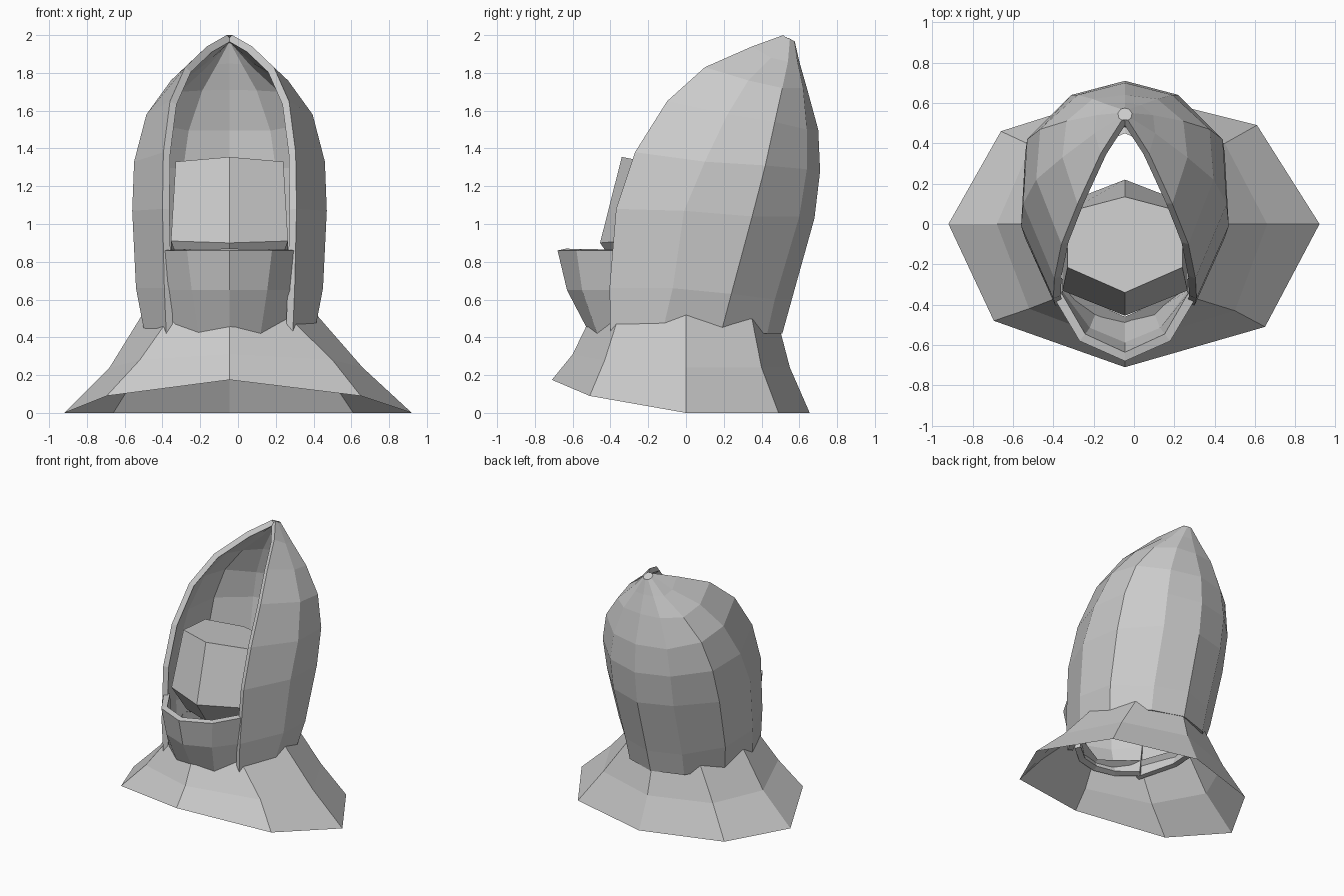
import bpy
from mathutils import Vector

if "Cube" in bpy.data.objects:
    bpy.data.objects.remove(bpy.data.objects["Cube"])

CX = -0.045  # the hood sits a touch off centre

cloth = bpy.data.materials.new("light grey")
cloth.diffuse_color = (0.6, 0.6, 0.6, 1)
cloth.use_nodes = True
cloth.node_tree.nodes["Principled BSDF"].inputs["Base Color"].default_value = cloth.diffuse_color


def build(name, verts, faces, thickness=0):
    me = bpy.data.meshes.new(name)
    me.from_pydata(verts, [], faces)
    me.materials.append(cloth)
    ob = bpy.data.objects.new(name, me)
    bpy.context.collection.objects.link(ob)
    if thickness:
        mod = ob.modifiers.new("thickness", 'SOLIDIFY')
        mod.thickness = thickness
        mod.offset = -1
    return ob


def loft(rows, closed=False):
    """Quads between rows that run counter-clockwise seen from above, rising."""
    n = len(rows[0])
    verts = [p for r in rows for p in r]
    faces = []
    for i in range(len(rows) - 1):
        for j in range(n if closed else n - 1):
            k = (j + 1) % n
            faces.append((i * n + j, i * n + k, (i + 1) * n + k, (i + 1) * n + j))
    return verts, faces


def mirror_row(half):
    """Half row from the right end to the middle, mirrored to the left."""
    right = [(CX + x, y, z) for x, y, z in half]
    left = [(CX - x, y, z) for x, y, z in reversed(half[:-1])]
    return right + left


# Hood: ribs from the right opening edge round to the back, bottom to tip
hood_rows = [
    [(.335, -.40, .42), (.455, -.12, .45), (.43, .19, .44), (.24, .43, .42), (0, .51, .42)],
    [(.345, -.405, .66), (.495, -.07, .66), (.47, .24, .63), (.25, .47, .60), (0, .56, .60)],
    [(.355, -.37, 1.08), (.515, -.01, 1.07), (.495, .35, 1.04), (.265, .60, 1.04), (0, .68, 1.03)],
    [(.35, -.27, 1.38), (.505, .10, 1.33), (.485, .42, 1.31), (.265, .64, 1.29), (0, .71, 1.28)],
    [(.315, -.10, 1.65), (.44, .22, 1.58), (.42, .47, 1.54), (.235, .64, 1.50), (0, .70, 1.50)],
    [(.235, .10, 1.83), (.31, .33, 1.76), (.29, .51, 1.72), (.16, .62, 1.72), (0, .64, 1.72)],
    [(.12, .35, 1.94), (.15, .45, 1.88), (.14, .54, 1.86), (.08, .59, 1.86), (0, .60, 1.86)],
    [(.015, .515, 2.0), (.03, .525, 1.99), (.035, .55, 1.98), (.02, .57, 1.97), (0, .575, 1.97)],
]
build("hood", *loft([mirror_row(r) for r in hood_rows]), thickness=0.04)

# Tip cap closing the end of the ribs
tip = mirror_row(hood_rows[-1])
build("tip_cap", [Vector(p) + Vector((0, 0, .001)) for p in tip], [tuple(range(len(tip)))])

# Mantle: flared eight-sided collar, raised at the front hem
mantle_rows = [
    [(.92, 0, 0), (.61, .49, 0), (CX, .655, 0), (-.66, .46, 0),
     (-.92, 0, 0), (-.695, -.48, .09), (CX, -.71, .175), (.65, -.51, .09)],
    [(.66, 0, .24), (.45, .40, .24), (CX, .55, .24), (-.51, .39, .24),
     (-.68, 0, .24), (-.52, -.42, .28), (CX, -.60, .31), (.50, -.43, .28)],
    [(.42, 0, .515), (.28, .35, .495), (CX, .495, .45), (-.37, .35, .495),
     (-.51, 0, .515), (-.365, -.36, .50), (CX, -.53, .455), (.275, -.36, .50)],
    [(.39, 0, .55), (.25, .32, .53), (CX, .45, .50), (-.34, .32, .53),
     (-.48, 0, .55), (-.33, -.33, .53), (CX, -.46, .49), (.24, -.33, .53)],
]
build("mantle", *loft(mantle_rows, closed=True))

# Chin guard: band wrapping the front of the opening, left end to right end
chin_rows = []
for z, end_x, end_y, mid_x, mid_y, front in (
        (.42, .31, -.35, .165, -.47, -.51),
        (.65, .345, -.36, .20, -.55, -.63),
        (.86, .35, -.37, .225, -.58, -.68)):
    row = mirror_row([(end_x, end_y, z), (mid_x, mid_y, z), (0, front, z)])
    chin_rows.append(row[::-1])
build("chin_guard", *loft(chin_rows), thickness=0.045)

# Head: six-sided block leaning back, tapered below
def head_ring(front, side_f, side_b, back, width):
    pts = [(0, *front), (width, *side_f), (width, *side_b),
           (0, *back), (-width, *side_b), (-width, *side_f)]
    return [(CX + x, y, z) for x, y, z in pts]


head_rows = [
    head_ring((-.33, .72), (-.24, .72), (.05, .70), (.14, .70), .24),
    head_ring((-.455, .90), (-.33, .91), (.10, .86), (.22, .86), .31),
    head_ring((-.34, 1.355), (-.215, 1.33), (.06, 1.31), (.135, 1.30), .285),
]
verts, faces = loft(head_rows, closed=True)
faces += [(5, 4, 3, 2, 1, 0), (12, 13, 14, 15, 16, 17)]
build("head", verts, faces)
